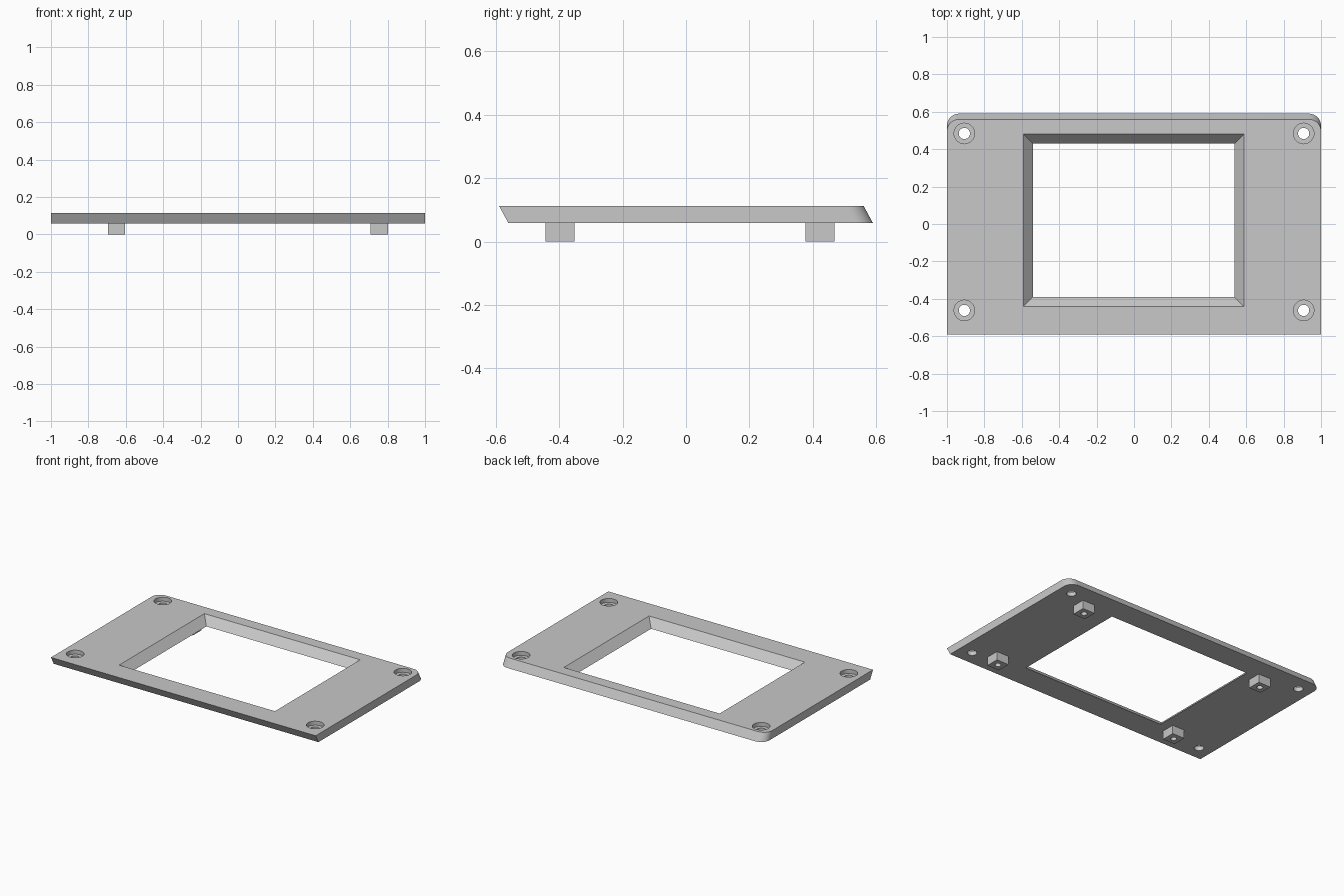
import bpy, bmesh, math
from mathutils import Vector

cube = bpy.data.objects.get("Cube")
if cube:
    bpy.data.objects.remove(cube, do_unlink=True)

BOTTOM, TOP = 0.058, 0.113
HALF_X, HALF_Y, LEAN, RADIUS = 1.0, 0.59, 0.03, 0.065

grey = bpy.data.materials.new("light_grey")
grey.use_nodes = True
COLOUR = (0.58, 0.58, 0.58, 1)
grey.diffuse_color = COLOUR
grey.node_tree.nodes["Principled BSDF"].inputs["Base Color"].default_value = COLOUR


def loft(name, lower, upper):
    """Solid between two matching outlines."""
    bm = bmesh.new()
    a = [bm.verts.new(p) for p in lower]
    b = [bm.verts.new(p) for p in upper]
    bm.faces.new(list(reversed(a)))
    bm.faces.new(b)
    n = len(a)
    for i in range(n):
        j = (i + 1) % n
        bm.faces.new((a[i], a[j], b[j], b[i]))
    bmesh.ops.recalc_face_normals(bm, faces=bm.faces)
    mesh = bpy.data.meshes.new(name)
    bm.to_mesh(mesh)
    bm.free()
    mesh.materials.append(grey)
    obj = bpy.data.objects.new(name, mesh)
    bpy.context.collection.objects.link(obj)
    return obj


def rect(x0, x1, y0, y1, z):
    return [(x0, y0, z), (x1, y0, z), (x1, y1, z), (x0, y1, z)]


def cylinder(name, x, y, z0, z1, r, n=32):
    ring = [(x + r * math.cos(math.tau * i / n), y + r * math.sin(math.tau * i / n))
            for i in range(n)]
    return loft(name, [(*p, z0) for p in ring], [(*p, z1) for p in ring])


def cut(obj, cutter):
    cutter.hide_render = True
    mod = obj.modifiers.new("cut", "BOOLEAN")
    mod.operation, mod.solver, mod.object = "DIFFERENCE", "EXACT", cutter
    bpy.context.view_layer.objects.active = obj
    bpy.ops.object.modifier_apply(modifier=mod.name)
    bpy.data.objects.remove(cutter, do_unlink=True)


def smooth(obj):
    bpy.ops.object.select_all(action="DESELECT")
    obj.select_set(True)
    bpy.context.view_layer.objects.active = obj
    bpy.ops.object.shade_smooth_by_angle(angle=math.radians(30))


# Face plate: square front corners, rounded back corners, leaning front and back edges
def plate_outline(z, shift):
    front, back = -HALF_Y + LEAN + shift, HALF_Y + shift
    pts = [Vector((-HALF_X, front, z)), Vector((HALF_X, front, z))]
    for side, start in ((1, 0), (-1, 90)):
        for i in range(11):
            a = math.radians(start + 9 * i)
            pts.append(Vector((side * (HALF_X - RADIUS) + RADIUS * math.cos(a),
                               back - RADIUS + RADIUS * math.sin(a), z)))
    return pts


plate = loft("face_plate", plate_outline(BOTTOM, 0), plate_outline(TOP, -LEAN))

# Window with sloping sides, extended a little past both faces
EXTRA = 0.011
SLOPE = 0.05 * EXTRA / (TOP - BOTTOM)


def window_outline(grow, z):
    return rect(-0.54 - grow, 0.537 + grow, -0.39 - grow, 0.43 + grow, z)


cut(plate, loft("window_cutter", window_outline(-SLOPE, BOTTOM - EXTRA),
                window_outline(0.05 + SLOPE, TOP + EXTRA)))

# Counterbored screw holes
for x in (-0.907, 0.907):
    for y in (-0.462, 0.484):
        cut(plate, cylinder("screw_hole_cutter", x, y, 0, 0.2, 0.03))
        cut(plate, cylinder("screw_head_cutter", x, y, TOP - 0.027, 0.2, 0.055))
smooth(plate)

# Square mounting posts with blind holes underneath
HALF = 0.046
for side, x in (("right", -0.65), ("left", 0.755)):
    for end, y in (("front", -0.397), ("back", 0.423)):
        box = (x - HALF, x + HALF, y - HALF, y + HALF)
        post = loft(f"{end}_{side}_post", rect(*box, 0), rect(*box, BOTTOM))
        cut(post, cylinder("post_hole_cutter", x, y, -0.02, 0.045, 0.019, 24))
        smooth(post)
